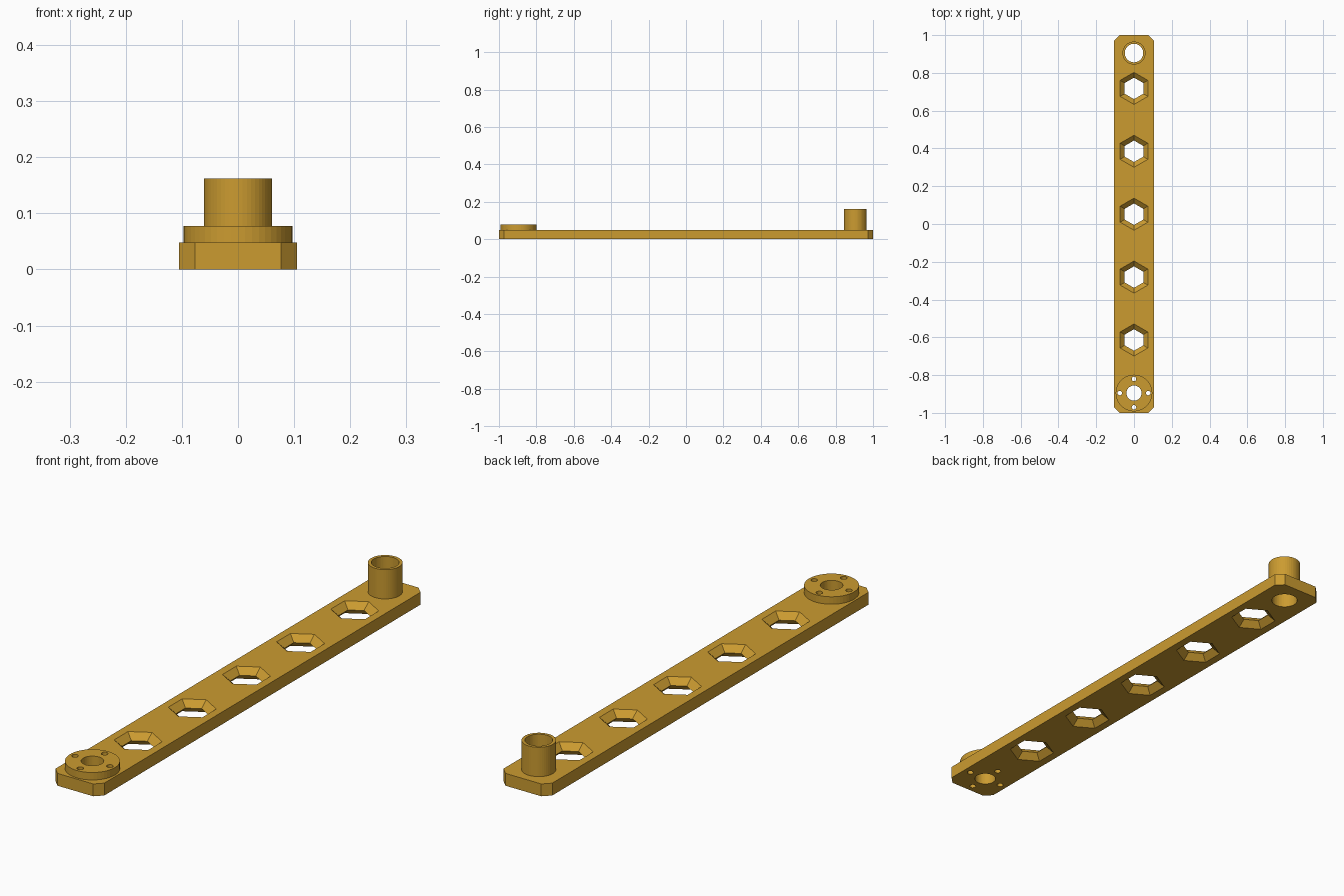
import bpy, bmesh
from math import sin, cos, pi

if "Cube" in bpy.data.objects:
    bpy.data.objects.remove(bpy.data.objects["Cube"])

T = 0.048            # plate thickness
HUB_Y, POST_Y = -0.895, 0.905

brass = bpy.data.materials.new("golden_yellow")
brass.diffuse_color = (0.60, 0.33, 0.03, 1)
brass.use_nodes = True
brass.node_tree.nodes["Principled BSDF"].inputs["Base Color"].default_value = brass.diffuse_color


def stack(bm, x, y, profile, n, rot=0.0):
    """Closed solid of n-sided rings, profile = (radius, z) from the bottom up."""
    rings = [[bm.verts.new((x + r * cos(rot + 2 * pi * i / n),
                            y + r * sin(rot + 2 * pi * i / n), z))
              for i in range(n)] for r, z in profile]
    for a, b in zip(rings, rings[1:]):
        for i in range(n):
            j = (i + 1) % n
            bm.faces.new((a[i], a[j], b[j], b[i]))
    bm.faces.new(rings[0][::-1])
    bm.faces.new(rings[-1])


def finish(bm, name):
    bmesh.ops.recalc_face_normals(bm, faces=bm.faces)
    me = bpy.data.meshes.new(name)
    bm.to_mesh(me)
    bm.free()
    me.materials.append(brass)
    ob = bpy.data.objects.new(name, me)
    bpy.context.collection.objects.link(ob)
    return ob


def cut(ob, cutter):
    m = ob.modifiers.new("holes", 'BOOLEAN')
    m.operation = 'DIFFERENCE'
    m.solver = 'EXACT'
    m.object = cutter


# Plate with chamfered corners
bm = bmesh.new()
W, L, C = 0.105, 1.0, 0.028
outline = [(W - C, -L), (W, -L + C), (W, L - C), (W - C, L),
           (C - W, L), (-W, L - C), (-W, -L + C), (C - W, -L)]
face = bm.faces.new([bm.verts.new((x, y, 0)) for x, y in outline])
ext = bmesh.ops.extrude_face_region(bm, geom=[face])
bmesh.ops.translate(bm, vec=(0, 0, T),
                    verts=[v for v in ext["geom"] if isinstance(v, bmesh.types.BMVert)])
plate = finish(bm, "arm_plate")

# Round hub disc and tall hollow post
bm = bmesh.new()
stack(bm, 0, HUB_Y, [(0.097, T), (0.097, 0.077)], 48)
hub = finish(bm, "hub_disc")
bm = bmesh.new()
stack(bm, 0, POST_Y, [(0.061, T), (0.061, 0.162)], 48)
post = finish(bm, "pivot_post")

# Cutter: hexagonal openings flared on both faces, plus all round holes
bm = bmesh.new()
R, NECK, E = 0.085, 0.057, 0.01
flare = R + (R - NECK) * E / (T / 2)
for k in range(5):
    stack(bm, 0, -0.614 + k * 0.333,
          [(flare, -E), (NECK, T / 2), (flare, T + E)], 6, pi / 2)
stack(bm, 0, HUB_Y, [(0.040, -0.1), (0.040, 0.3)], 48)
for k in range(4):
    a = k * pi / 2
    stack(bm, 0.075 * cos(a), HUB_Y + 0.075 * sin(a), [(0.012, -0.1), (0.012, 0.3)], 24)
stack(bm, 0, POST_Y, [(0.049, -0.1), (0.049, 0.3)], 48)
cutter = finish(bm, "hole_cutter")
cutter.hide_render = True
cutter.display_type = 'WIRE'

for ob in (plate, hub, post):
    cut(ob, cutter)
